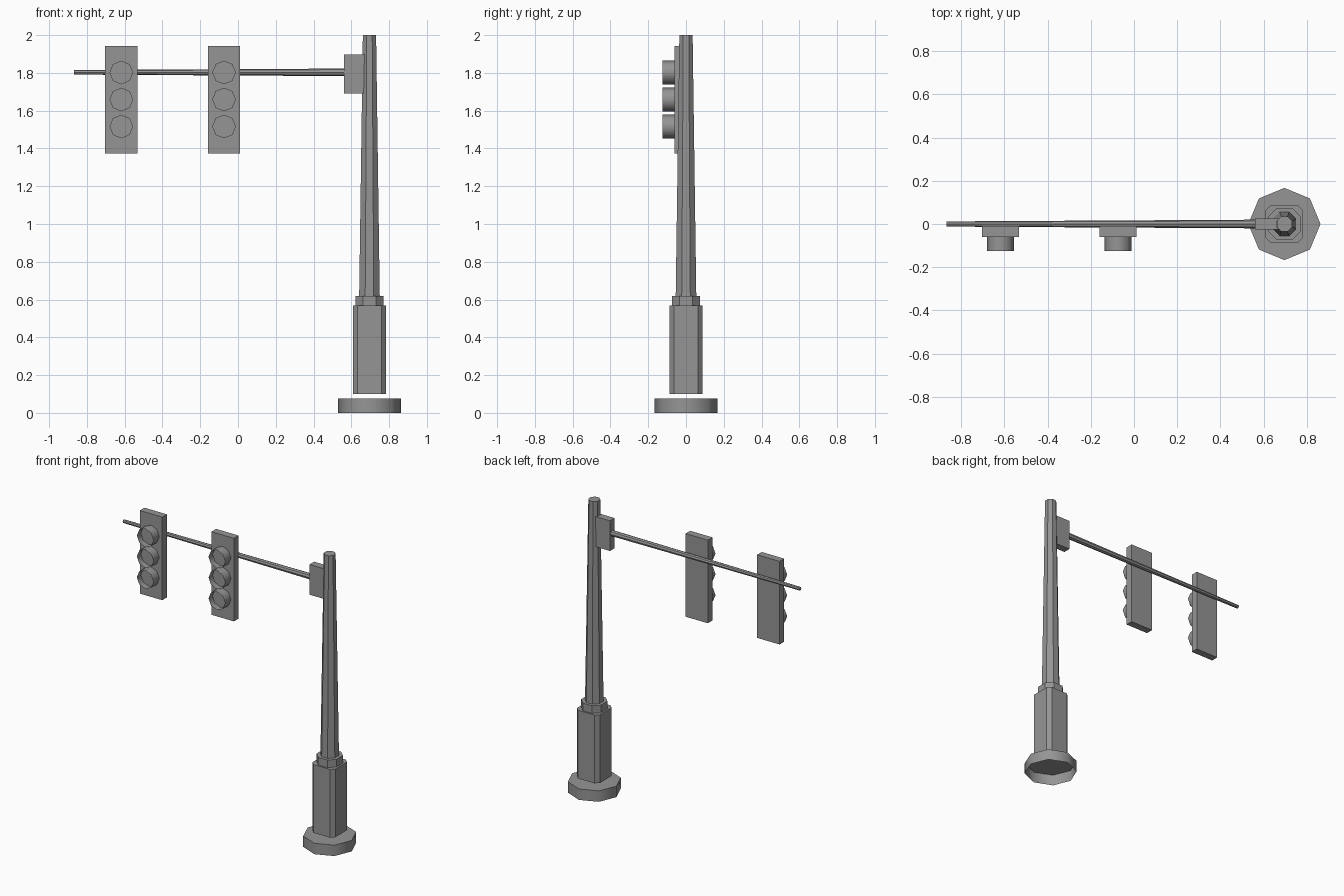
import bpy, bmesh
from math import cos, sin, pi
from mathutils import Matrix, Vector

if "Cube" in bpy.data.objects:
    bpy.data.objects.remove(bpy.data.objects["Cube"])

PX = 0.696  # pole centre in x

metal = bpy.data.materials.new("dark_metal")
metal.diffuse_color = (0.3, 0.3, 0.3, 1)
metal.use_nodes = True
metal.node_tree.nodes["Principled BSDF"].inputs["Base Color"].default_value = metal.diffuse_color


def ngon(n, r, turn=0.0):
    return [(r * cos(turn + 2 * pi * i / n), r * sin(turn + 2 * pi * i / n)) for i in range(n)]


def chamfered_square(h, c):
    k = h - c
    return [(h, -k), (h, k), (k, h), (-k, h), (-h, k), (-h, -k), (-k, -h), (k, -h)]


def loft(name, matrix, sections, cap_start=True, cap_end=True, smooth=False):
    """Skin a list of (outline, height) sections along local z; caps stay sharp."""
    bm = bmesh.new()
    rings = [[bm.verts.new(matrix @ Vector((x, y, z))) for x, y in pts] for pts, z in sections]
    for a, b in zip(rings, rings[1:]):
        for i in range(len(a)):
            j = (i + 1) % len(a)
            bm.faces.new((a[i], a[j], b[j], b[i])).smooth = smooth
    caps = []
    if cap_start:
        caps.append(bm.faces.new(rings[0][::-1]))
    if cap_end:
        caps.append(bm.faces.new(rings[-1]))
    for cap in caps:
        for edge in cap.edges:
            edge.smooth = False
    mesh = bpy.data.meshes.new(name)
    bm.to_mesh(mesh)
    bm.free()
    mesh.materials.append(metal)
    obj = bpy.data.objects.new(name, mesh)
    bpy.context.collection.objects.link(obj)
    return obj


def box(name, lo, hi):
    pts = [(lo[0], lo[1]), (hi[0], lo[1]), (hi[0], hi[1]), (lo[0], hi[1])]
    return loft(name, Matrix(), [(pts, lo[2]), (pts, hi[2])])


at_pole = Matrix.Translation((PX, 0, 0))

# Foot: octagonal cap, hollow underneath
foot = ngon(8, 0.167)
loft("foot", at_pole, [(foot, 0), (foot, 0.075)], cap_start=False, smooth=True)

# Pedestal and collar: square with cut corners
pedestal = chamfered_square(0.087, 0.024)
loft("pedestal", at_pole, [(pedestal, 0.10), (pedestal, 0.568)])
collar = chamfered_square(0.075, 0.04)
loft("collar", at_pole, [(collar, 0.568), (collar, 0.62)])

# Tapered octagonal pole
loft("pole", at_pole, [(ngon(8, 0.059, pi / 8), 0.62), (ngon(8, 0.038, pi / 8), 2.0)])

# Bracket and tapered arm
box("arm_bracket", (0.56, -0.025, 1.69), (0.68, 0.025, 1.897))
along_arm = Matrix.Translation((0.57, 0, 1.803)) @ Matrix.Rotation(-pi / 2, 4, 'Y')
loft("arm", along_arm, [(ngon(8, 0.02), 0), (ngon(8, 0.012), 1.437)])

# Signal heads: backing box, three open-fronted hoods, each with a recessed lens
for n, x in enumerate((-0.618, -0.074), 1):
    box(f"signal_box_{n}", (x - 0.085, -0.06, 1.373), (x + 0.085, -0.01, 1.943))
    for k, z in enumerate((1.802, 1.659, 1.516), 1):
        facing = Matrix.Translation((x, -0.06, z)) @ Matrix.Rotation(pi / 2, 4, 'X')
        hood, lens = ngon(8, 0.063), ngon(8, 0.0625)
        loft(f"lamp_hood_{n}_{k}", facing, [(hood, 0), (hood, 0.064)],
             cap_start=False, cap_end=False, smooth=True)
        loft(f"lens_{n}_{k}", facing, [(lens, 0), (lens, 0.022)], cap_start=False, smooth=True)
